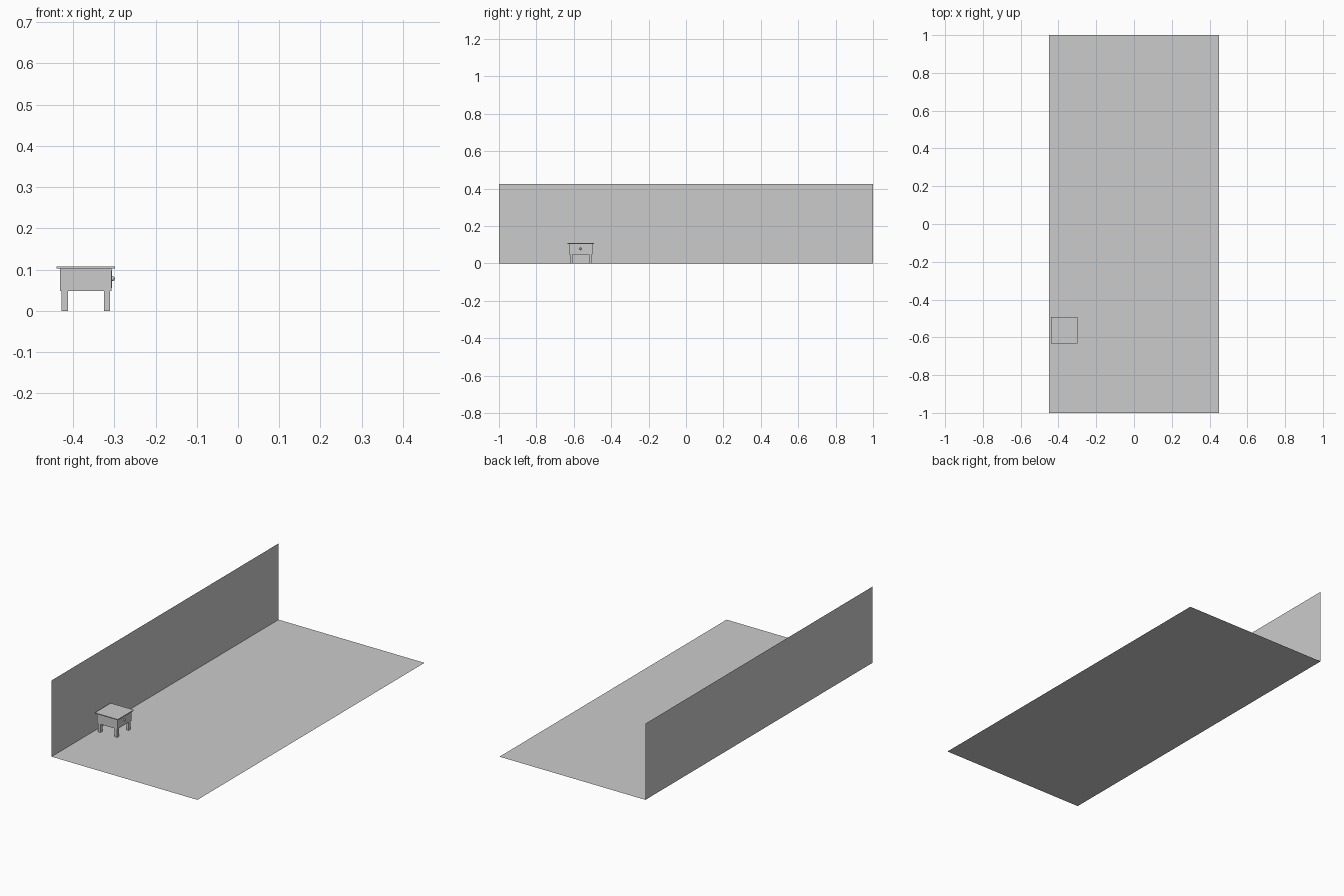
import bpy, bmesh
from mathutils import Matrix, Vector

if "Cube" in bpy.data.objects:
    bpy.data.objects.remove(bpy.data.objects["Cube"])

CX, CY = -0.369, -0.563      # centre of the bedside table


def finish(name, bm):
    me = bpy.data.meshes.new(name)
    bm.to_mesh(me)
    bm.free()
    ob = bpy.data.objects.new(name, me)
    bpy.context.collection.objects.link(ob)
    return ob


def quad(name, corners):
    bm = bmesh.new()
    bm.faces.new([bm.verts.new(c) for c in corners])
    return finish(name, bm)


def box(name, lo, hi):
    lo, hi = Vector(lo), Vector(hi)
    bm = bmesh.new()
    bmesh.ops.create_cube(bm, size=1, matrix=Matrix.Translation((lo + hi) / 2)
                          @ Matrix.Diagonal((*(hi - lo), 1)))
    return finish(name, bm)


# Room: single-sheet floor and side wall
quad("floor", [(-.45, -1, 0), (.45, -1, 0), (.45, 1, 0), (-.45, 1, 0)])
quad("wall", [(-.45, -1, 0), (-.45, 1, 0), (-.45, 1, .425), (-.45, -1, .425)])

# Table top and cabinet
box("table_top", (CX - .071, CY - .07, .103), (CX + .071, CY + .07, .108))
box("cabinet", (CX - .062, CY - .062, .048), (CX + .062, CY + .062, .103))

# Drawer front facing +x
box("drawer_front", (CX + .062, CY - .053, .055), (CX + .064, CY + .053, .098))

# Four square legs
for i, sx in enumerate((-1, 1)):
    for j, sy in enumerate((-1, 1)):
        x, y = CX + sx * .051, CY + sy * .051
        box(f"leg_{i}{j}", (x - .0075, y - .0075, 0), (x + .0075, y + .0075, .048))

# Round drawer knob
bm = bmesh.new()
bmesh.ops.create_uvsphere(bm, u_segments=12, v_segments=8, radius=.006,
                          matrix=Matrix.Translation((CX + .065, CY - .002, .078))
                          @ Matrix.Diagonal((.9, 1, 1, 1)))
for f in bm.faces:
    f.smooth = True
finish("drawer_knob", bm)
